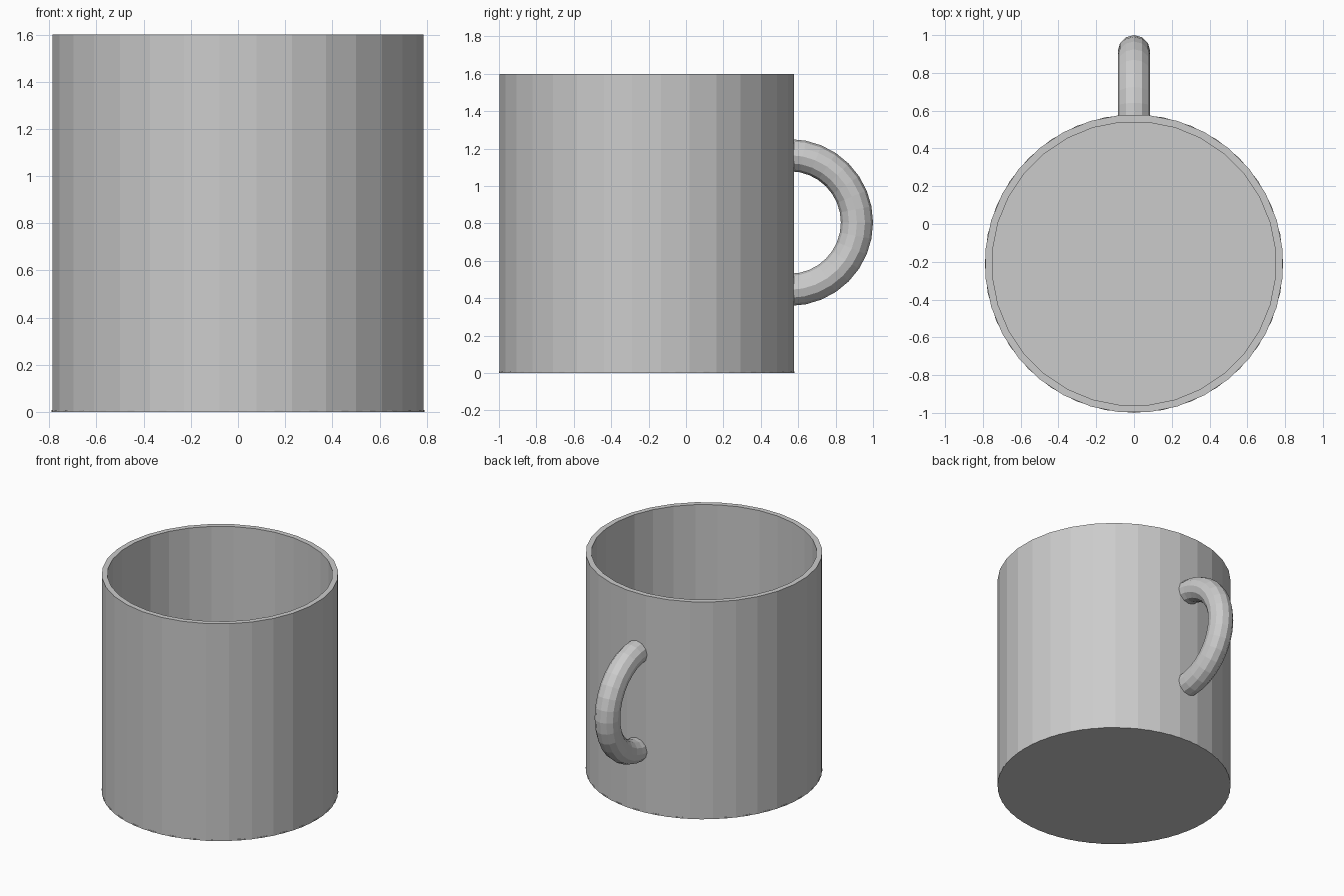
import bpy, bmesh
from math import pi, cos, sin

if "Cube" in bpy.data.objects:
    bpy.data.objects.remove(bpy.data.objects["Cube"])

CY = -0.21          # mug axis
R, WALL, H = 0.79, 0.038, 1.6
SEG = 32


def make_object(name, bm):
    bmesh.ops.recalc_face_normals(bm, faces=bm.faces[:])
    me = bpy.data.meshes.new(name)
    bm.to_mesh(me)
    bm.free()
    ob = bpy.data.objects.new(name, me)
    bpy.context.collection.objects.link(ob)
    return ob


def bridge(bm, a, b):
    n = len(a)
    for i in range(n):
        j = (i + 1) % n
        bm.faces.new((a[i], a[j], b[j], b[i]))


def circle(bm, r, z, offset=0.0):
    return [bm.verts.new((r * cos(2 * pi * (i + offset) / SEG),
                          CY + r * sin(2 * pi * (i + offset) / SEG), z))
            for i in range(SEG)]


# Body: open tube with a flat rim
bm = bmesh.new()
loops = [circle(bm, r, z, 0.5) for r, z in
         ((R, 0), (R, H), (R - WALL, H), (R - WALL, 0))]
for k in range(4):
    bridge(bm, loops[k], loops[(k + 1) % 4])
make_object("mug_body", bm)

# Base: thin disc closing the bottom
bm = bmesh.new()
low, high = circle(bm, R, 0), circle(bm, R, 0.008)
bridge(bm, low, high)
bm.faces.new(low)
bm.faces.new(high)
make_object("mug_base", bm)

# Handle: half ring whose ends sit inside the wall
MAJOR, MINOR, STEPS, SIDES = 0.36, 0.086, 16, 12
bm = bmesh.new()
rings = []
for s in range(STEPS + 1):
    a = -pi / 2 + pi * s / STEPS
    ring = []
    for t in range(SIDES):
        b = 2 * pi * t / SIDES
        d = MAJOR + MINOR * cos(b)
        ring.append(bm.verts.new((MINOR * sin(b), 0.554 + d * cos(a), 0.805 + d * sin(a))))
    rings.append(ring)
for a, b in zip(rings, rings[1:]):
    bridge(bm, a, b)
bm.faces.new(rings[0])
bm.faces.new(rings[-1])
make_object("handle", bm)
